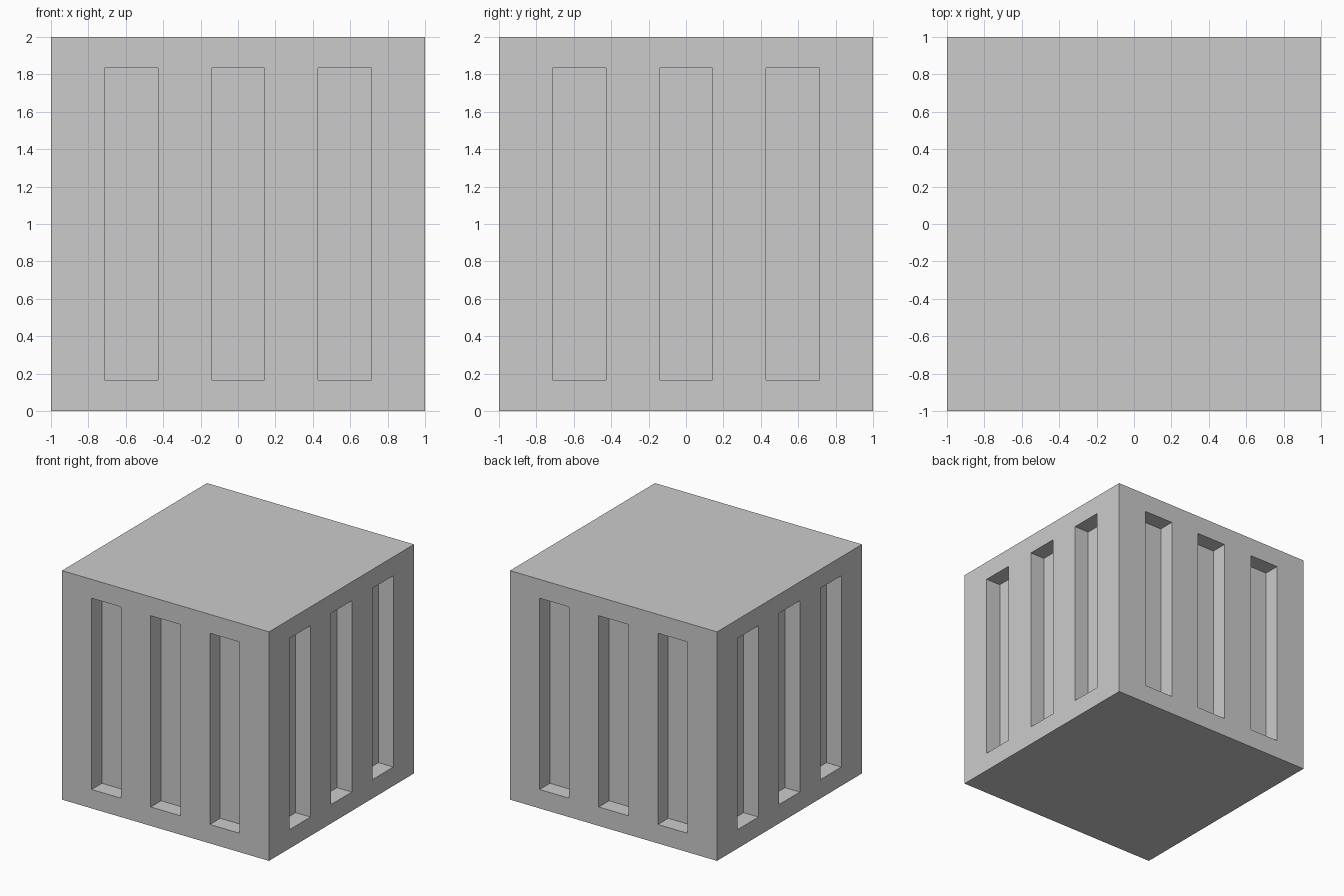
import bpy, bmesh
from mathutils import Vector

if "Cube" in bpy.data.objects:
    bpy.data.objects.remove(bpy.data.objects["Cube"])

STEP = 2 / 7            # slot width; gaps between slots match it
DEPTH = 1 / 7           # slot recess
Z_LOW, Z_HIGH = 0.165, 1.835

# Solid block standing on the ground
bm = bmesh.new()
bmesh.ops.create_cube(bm, size=2)
bmesh.ops.translate(bm, verts=bm.verts, vec=(0, 0, 1))


def slice_at(point, normal):
    bmesh.ops.bisect_plane(bm, geom=bm.verts[:] + bm.edges[:] + bm.faces[:],
                           plane_co=point, plane_no=normal)


# Cut the slot outlines into the sides
for i in range(6):
    p = (i - 2.5) * STEP
    slice_at((p, 0, 0), (1, 0, 0))
    slice_at((0, p, 0), (0, 1, 0))
for z in (Z_LOW, Z_HIGH):
    slice_at((0, 0, z), (0, 0, 1))

# Restore plain top and bottom faces
bm.normal_update()
for s in (1, -1):
    bmesh.ops.dissolve_faces(bm, faces=[f for f in bm.faces if f.normal.z * s > 0.9])
bm.normal_update()


# Recess three slots on each of the four sides
def is_slot(face):
    c = face.calc_center_median()
    along = c.x if abs(face.normal.y) > 0.9 else c.y
    on_slot = min(abs(along - k * 2 * STEP) for k in (-1, 0, 1)) < 0.01
    return abs(face.normal.z) < 0.1 and Z_LOW < c.z < Z_HIGH and on_slot


slots = [f for f in bm.faces if is_slot(f)]
result = bmesh.ops.extrude_discrete_faces(bm, faces=slots)
for f in result["faces"]:
    f.normal_update()
    shift = Vector(f.normal) * -DEPTH
    bmesh.ops.translate(bm, verts=f.verts[:], vec=shift)
bmesh.ops.recalc_face_normals(bm, faces=bm.faces)

mesh = bpy.data.meshes.new("slotted_block")
bm.to_mesh(mesh)
bm.free()
block = bpy.data.objects.new("slotted_block", mesh)
bpy.context.collection.objects.link(block)
